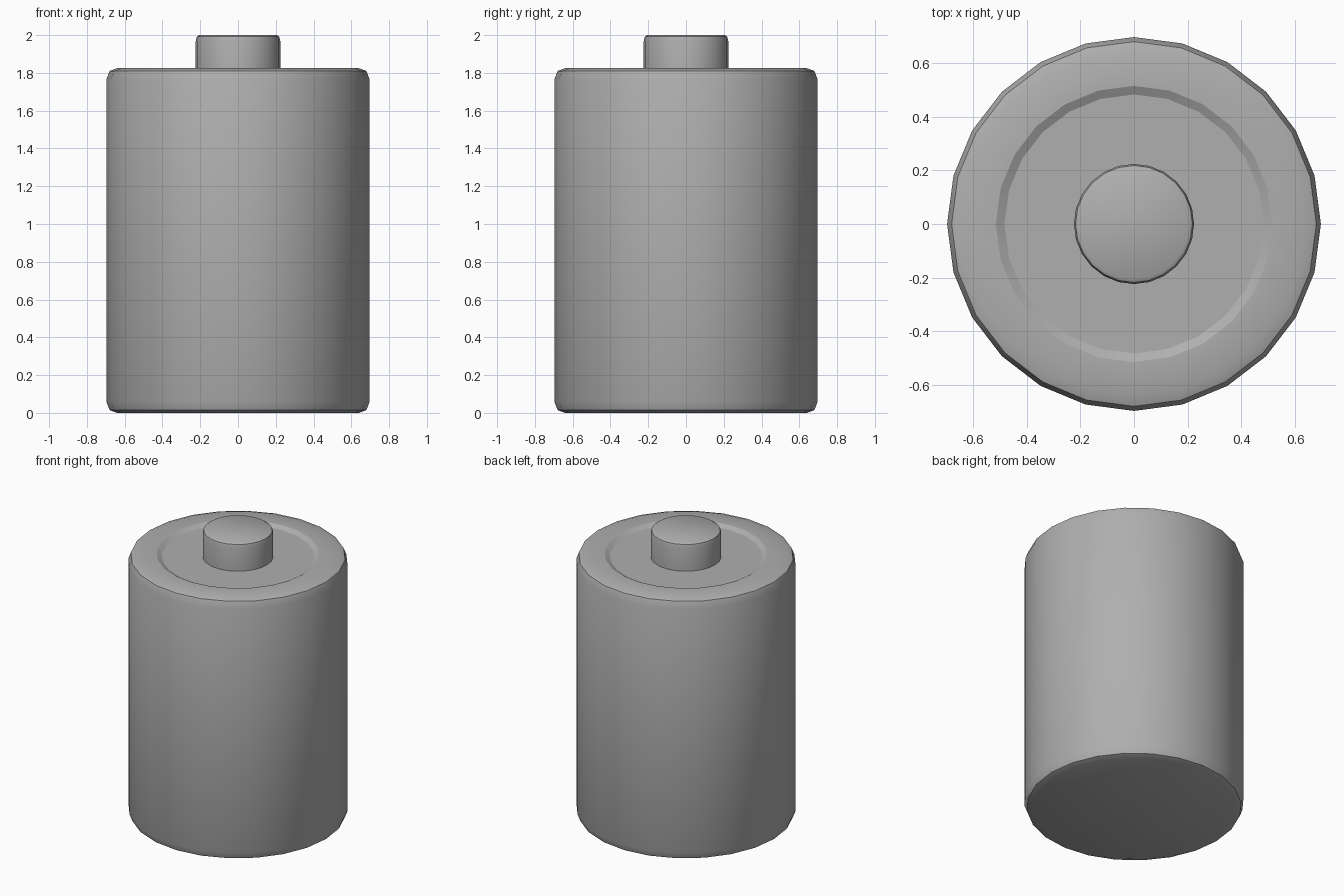
import bpy, bmesh, math

if "Cube" in bpy.data.objects:
    bpy.data.objects.remove(bpy.data.objects["Cube"])

SIDES = 24

# Dark grey metal
grey = bpy.data.materials.new("dark_grey")
grey.diffuse_color = (0.43, 0.43, 0.43, 1)
grey.use_nodes = True
grey.node_tree.nodes["Principled BSDF"].inputs["Base Color"].default_value = grey.diffuse_color


def lathe(name, profile, smooth_angle):
    """Revolve an (r, z) profile about z and cap both open ends."""
    bm = bmesh.new()
    rings = []
    for r, z in profile:
        rings.append([bm.verts.new((r * math.cos(2 * math.pi * i / SIDES),
                                    r * math.sin(2 * math.pi * i / SIDES), z))
                      for i in range(SIDES)])
    for a, b in zip(rings, rings[1:]):
        for i in range(SIDES):
            j = (i + 1) % SIDES
            bm.faces.new((a[i], a[j], b[j], b[i]))
    bm.faces.new(rings[0][::-1])
    bm.faces.new(rings[-1])
    mesh = bpy.data.meshes.new(name)
    bm.to_mesh(mesh)
    bm.free()
    mesh.materials.append(grey)
    obj = bpy.data.objects.new(name, mesh)
    bpy.context.collection.objects.link(obj)
    bpy.ops.object.select_all(action='DESELECT')
    obj.select_set(True)
    bpy.context.view_layer.objects.active = obj
    bpy.ops.object.shade_smooth_by_angle(angle=math.radians(smooth_angle))
    return obj


# Cylindrical case: rounded rims and a shallow recess in the top
lathe("battery_case", [
    (0.64, 0.0), (0.68, 0.015), (0.697, 0.06),
    (0.697, 1.765), (0.68, 1.81), (0.64, 1.825),
    (0.515, 1.825), (0.483, 1.808)], 25)

# Raised contact button standing in the recess
lathe("contact_button", [
    (0.224, 1.80), (0.224, 1.968), (0.218, 1.992), (0.205, 2.0)], 35)
